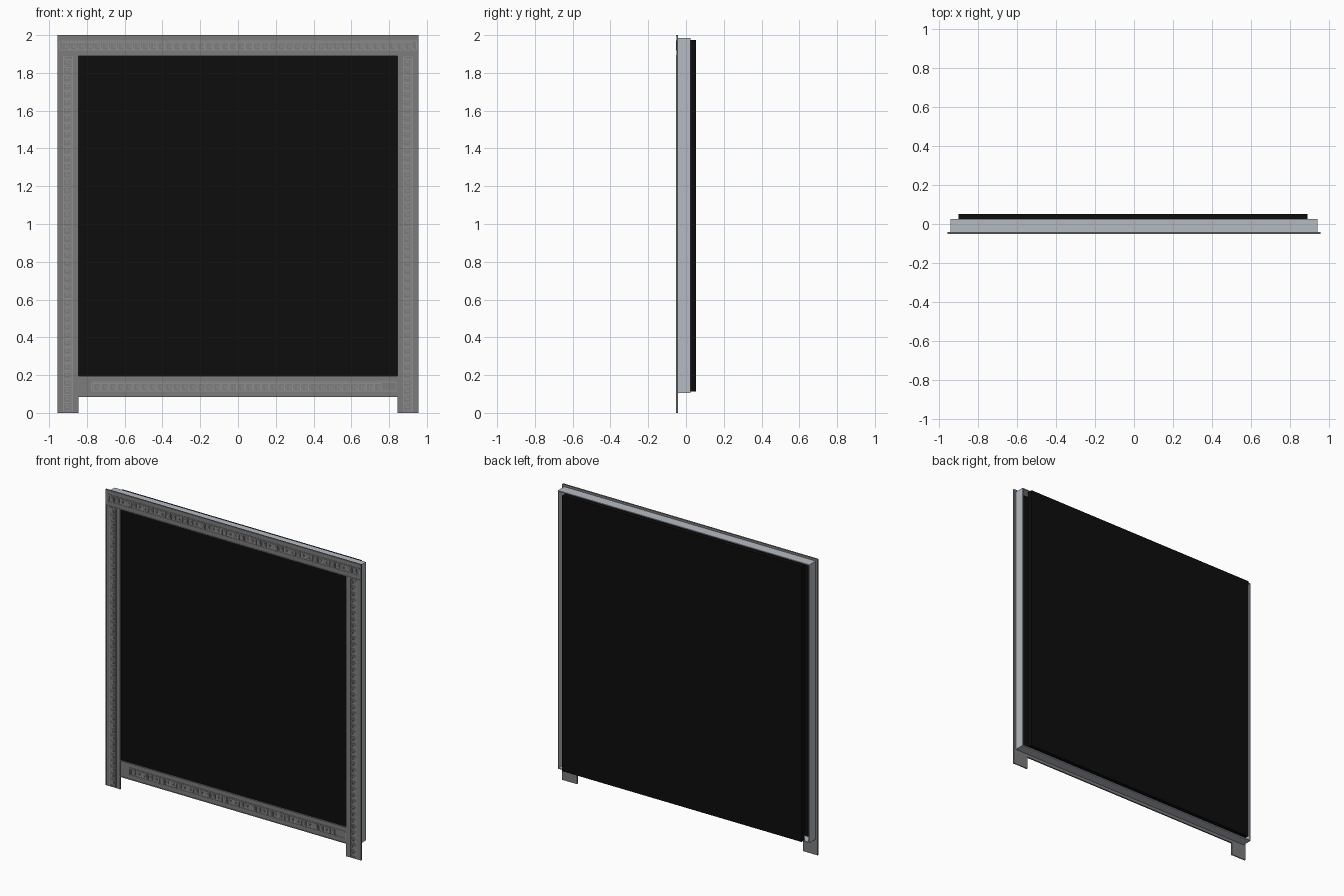
import bpy, bmesh
from mathutils import Matrix, Vector

if "Cube" in bpy.data.objects:
    bpy.data.objects.remove(bpy.data.objects["Cube"])


def material(name, rgb):
    m = bpy.data.materials.new(name)
    m.diffuse_color = (*rgb, 1)
    m.use_nodes = True
    m.node_tree.nodes["Principled BSDF"].inputs["Base Color"].default_value = m.diffuse_color
    return m


METAL = material("dark_metal", (0.2, 0.2, 0.2))
BAND = material("light_metal", (0.28, 0.28, 0.28))
BLACK = material("black", (0.004, 0.004, 0.004))
STEEL = material("pale_steel", (0.46, 0.5, 0.54))


def add_box(bm, x, y, z, mat=0):
    size = Vector((x[1] - x[0], y[1] - y[0], z[1] - z[0]))
    mid = Vector((x[0] + x[1], y[0] + y[1], z[0] + z[1])) / 2
    r = bmesh.ops.create_cube(bm, size=1, matrix=Matrix.Translation(mid) @ Matrix.Diagonal((*size, 1)))
    for f in {f for v in r["verts"] for f in v.link_faces}:
        f.material_index = mat


def finish(bm, name, *mats):
    mesh = bpy.data.meshes.new(name)
    bm.to_mesh(mesh)
    bm.free()
    ob = bpy.data.objects.new(name, mesh)
    for m in mats:
        mesh.materials.append(m)
    bpy.context.collection.objects.link(ob)
    return ob


FRONT, FACE, BACK = -0.052, -0.0495, -0.042   # relief top, plate face, plate back
# one Greek key unit as a path on a 5 x 4 grid
KEY = [(0, 0), (0, 4), (4, 4), (4, 1), (2, 1), (2, 2.5), (3, 2.5)]


def plate(name, u, v, band_u, key_u, upright=False):
    """Decorated slab: u runs along the strip, v across it."""
    bm = bmesh.new()

    def strip(a, b, y, mat=0):
        x, z = (b, a) if upright else (a, b)
        add_box(bm, x, y, z, mat)

    strip(u, v, (FACE, BACK))
    # raised edges
    e = 0.005
    for s in ((v[0], v[0] + e), (v[1] - e, v[1])):
        strip(u, s, (FRONT, FACE))
    # band borders
    mid = (v[0] + v[1]) / 2
    for c in (mid - 0.024, mid + 0.024):
        strip(band_u, (c - 0.002, c + 0.002), (FRONT, FACE), 1)
    for c in band_u:
        strip((c - 0.002, c + 0.002), (mid - 0.022, mid + 0.022), (FRONT, FACE), 1)
    # meander relief
    n = round((key_u[1] - key_u[0]) / 0.042)
    pitch = (key_u[1] - key_u[0]) / n
    g, h, w = pitch / 5, 0.032 / 4, 0.0022
    for i in range(n):
        pts = [(key_u[0] + i * pitch + a * g, mid - 0.016 + b * h) for a, b in KEY]
        segs = list(zip(pts, pts[1:]))
        base = mid - 0.016
        segs.append(((pts[3][0], base), (pts[0][0] + pitch, base)))
        segs.append(((pts[3][0], base), pts[3]))
        for (a, b), (c, d) in segs:
            strip((min(a, c) - w, max(a, c) + w), (min(b, d) - w, max(b, d) + w), (FRONT, FACE), 1)
    return finish(bm, name, METAL, BAND)


# decorated front frame
plate("top_rail", (-0.955, 0.955), (1.89, 2.0), (-0.945, 0.945), (-0.93, 0.93))
plate("bottom_rail", (-0.845, 0.845), (0.085, 0.195), (-0.775, 0.84), (-0.765, 0.765))
plate("left_stile", (0, 1.89), (-0.955, -0.845), (0.004, 1.886), (0.012, 1.88), True)
plate("right_stile", (0, 1.89), (0.845, 0.955), (0.004, 1.886), (0.012, 1.88), True)

# thin casing walls behind the frame
bm = bmesh.new()
depth, t = (BACK, 0.025), 0.006
for s in (-1, 1):
    add_box(bm, sorted((s * 0.94, s * (0.94 - t))), depth, (0.105, 1.985))
for z in ((0.105, 0.105 + t), (1.985 - t, 1.985)):
    add_box(bm, (-0.94 + t, 0.94 - t), depth, z)
finish(bm, "casing", STEEL)

# dark sheet filling the opening
bm = bmesh.new()
add_box(bm, (-0.934, 0.934), (BACK, BACK + 0.005), (0.111, 1.979))
finish(bm, "front_screen", BLACK)

# back panel
bm = bmesh.new()
add_box(bm, (-0.9, 0.89), (0.02, 0.052), (0.112, 1.974))
finish(bm, "back_panel", BLACK)
